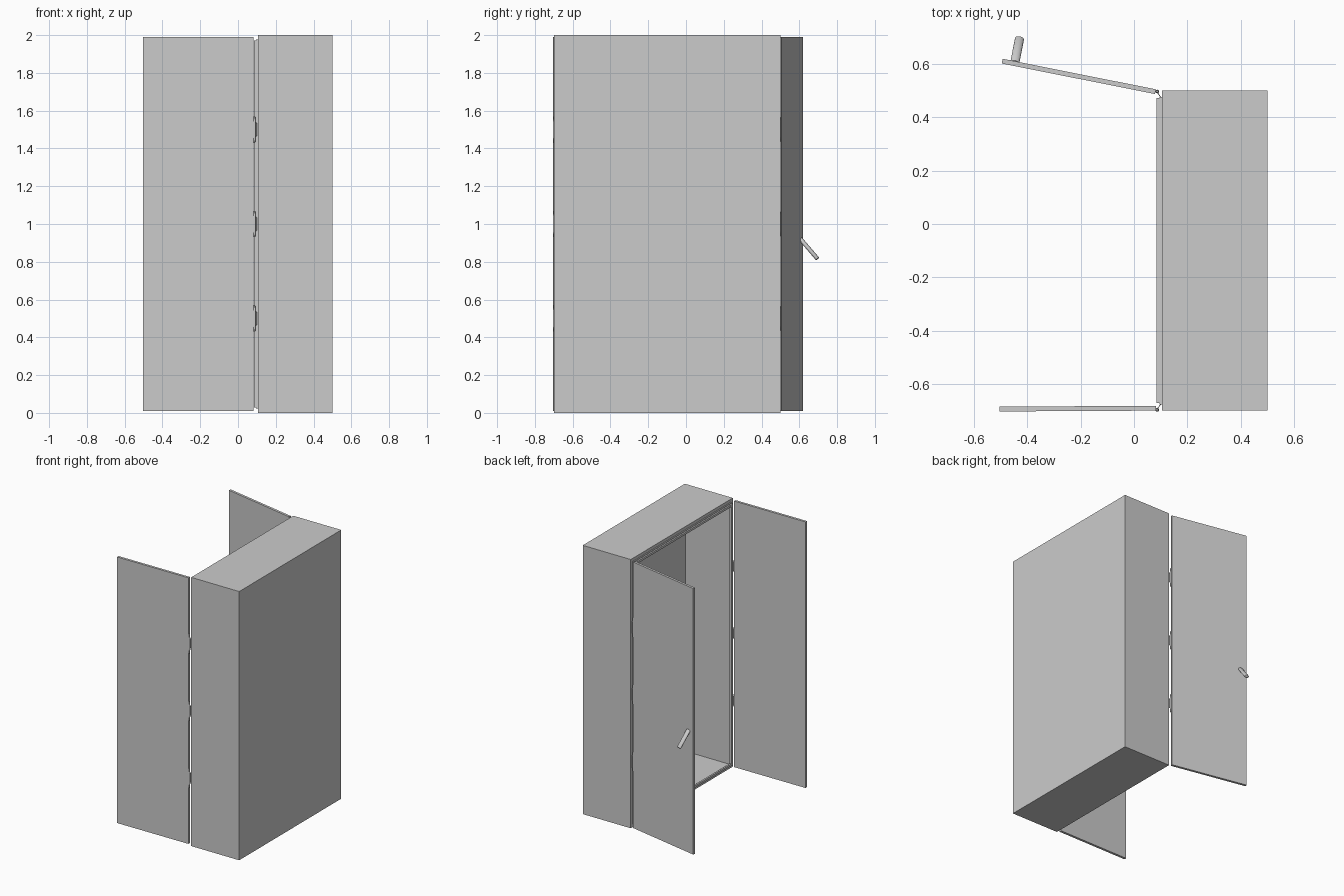
import bpy, bmesh, math
from mathutils import Matrix, Vector

if "Cube" in bpy.data.objects:
    bpy.data.objects.remove(bpy.data.objects["Cube"])


def finish(name, bm, smooth=False):
    bmesh.ops.recalc_face_normals(bm, faces=bm.faces)
    me = bpy.data.meshes.new(name)
    bm.to_mesh(me)
    bm.free()
    ob = bpy.data.objects.new(name, me)
    bpy.context.collection.objects.link(ob)
    if smooth:
        bpy.ops.object.select_all(action='DESELECT')
        ob.select_set(True)
        bpy.context.view_layer.objects.active = ob
        bpy.ops.object.shade_smooth_by_angle(angle=math.radians(35))
    return ob


def box_mesh(lo, hi):
    lo, hi = Vector(lo), Vector(hi)
    bm = bmesh.new()
    bmesh.ops.create_cube(bm, size=1, matrix=Matrix.Translation((lo + hi) / 2)
                          @ Matrix.Diagonal((*(hi - lo), 1)))
    return bm


def open_box(name, lo, hi, wall, open_sides):
    """Box without the listed x sides, thickened inward."""
    bm = box_mesh(lo, hi)
    bm.normal_update()
    gone = [f for f in bm.faces if round(f.normal.x) in open_sides]
    bmesh.ops.delete(bm, geom=gone, context='FACES')
    me = bpy.data.meshes.new(name)
    bm.to_mesh(me)
    bm.free()
    ob = bpy.data.objects.new(name, me)
    bpy.context.collection.objects.link(ob)
    mod = ob.modifiers.new("wall", 'SOLIDIFY')
    mod.thickness, mod.offset, mod.use_even_offset = wall, -1, True
    return ob


# Cabinet shell, open towards -x
open_box("cabinet_body", (0.105, -0.70, 0), (0.50, 0.50, 2.0), 0.025, (-1,))

# Stepped frame around the opening
open_box("opening_frame", (0.085, -0.672, 0.028), (0.098, 0.472, 1.972), 0.016, (-1, 1))
open_box("frame_neck", (0.096, -0.677, 0.023), (0.107, 0.477, 1.977), 0.014, (-1, 1))

# Doors swing about their hinge lines; outer face is at local y = 0
for label, hinge_y, side, angle in (("left", -0.700, -1, 0.3), ("right", 0.505, 1, 11.3)):
    bm = box_mesh((-0.586, -0.018, 0.01), (0, 0, 1.99))
    bmesh.ops.transform(bm, verts=bm.verts, matrix=Matrix.Rotation(-math.radians(angle), 4, 'Z'))
    bmesh.ops.scale(bm, verts=bm.verts, vec=(1, side, 1))
    bmesh.ops.translate(bm, verts=bm.verts, vec=(0.082, hinge_y, 0))
    finish(label + "_door", bm)

    # Three hinges per door: tapered barrel and a slanted leaf to the frame
    edge = -0.697 if side < 0 else 0.497
    for i, z in enumerate((0.5, 1.0, 1.5)):
        bm = bmesh.new()
        for h, zc, r1, r2 in ((0.08, 0, 0.007, 0.007), (0.03, 0.055, 0.007, 0.004),
                              (0.03, -0.055, 0.004, 0.007)):
            bmesh.ops.create_cone(bm, cap_ends=True, segments=12, radius1=r1, radius2=r2,
                                  depth=h, matrix=Matrix.Translation((0.087, edge, z + zc)))
        finish(f"{label}_hinge_barrel_{i}", bm, True)
        bm = box_mesh((-0.013, -0.0015, -0.035), (0.013, 0.0015, 0.035))
        bmesh.ops.transform(bm, verts=bm.verts, matrix=Matrix.Translation((0.093, edge - side * 0.011, z))
                            @ Matrix.Rotation(-side * math.radians(55), 4, 'Z'))
        finish(f"{label}_hinge_leaf_{i}", bm)

# Lever handle: rounded oval bar sloping down from the right door
start, end = Vector((-0.447, 0.605, 0.922)), Vector((-0.429, 0.697, 0.815))
axis = (end - start).normalized()
across = axis.cross(Vector((0, 0, 1))).normalized()
rot = Matrix((across, axis.cross(across), axis)).transposed().to_4x4()
bm = bmesh.new()
bmesh.ops.create_cone(bm, cap_ends=True, segments=20, radius1=1, radius2=1, depth=1,
                      matrix=Matrix.Diagonal((0.017, 0.011, (end - start).length, 1)))
rims = [e for e in bm.edges if abs(e.verts[0].co.z - e.verts[1].co.z) < 1e-5]
bmesh.ops.bevel(bm, geom=rims, offset=0.004, segments=2, profile=0.5, affect='EDGES')
bmesh.ops.transform(bm, verts=bm.verts, matrix=Matrix.Translation((start + end) / 2) @ rot)
finish("door_handle", bm, True)
